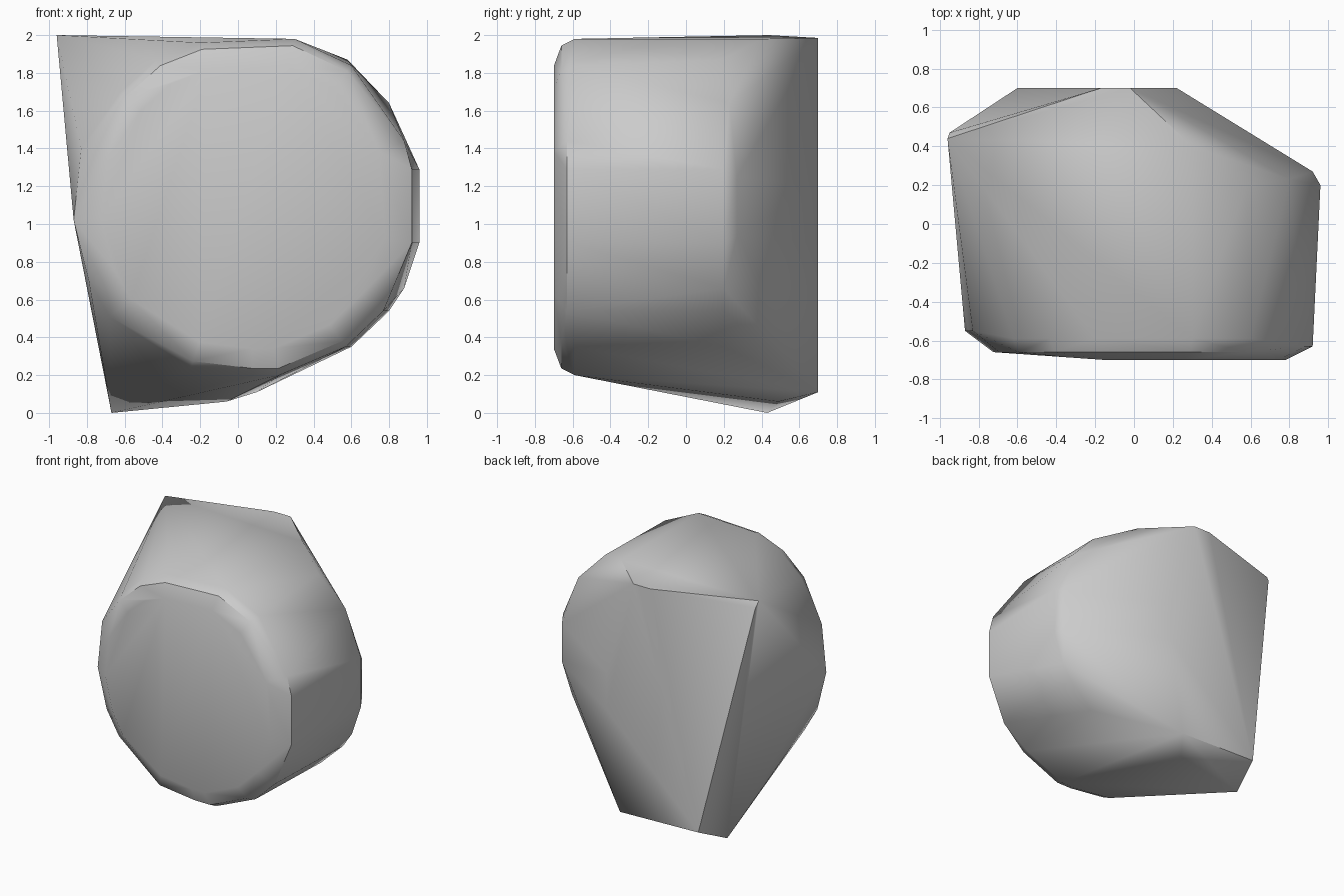
import bpy, bmesh, math

default_cube = bpy.data.objects.get("Cube")
if default_cube:
    bpy.data.objects.remove(default_cube, do_unlink=True)

stone = bpy.data.materials.new("plain_grey")
stone.use_nodes = True
grey = (0.6, 0.6, 0.6, 1)
stone.diffuse_color = grey
stone.node_tree.nodes["Principled BSDF"].inputs["Base Color"].default_value = grey

CENTRE_X, CENTRE_Z = 0.04, 1.08

# Outline of the rounded front, as x and z pairs
front_outline = [
    (0.92, 0.9), (0.92, 1.29), (0.88, 1.44), (0.6, 1.84), (0.3, 1.98),
    (-0.2, 1.96), (-0.43, 1.87), (-0.62, 1.7), (-0.83, 1.4), (-0.87, 1.02),
    (-0.79, 0.7), (-0.68, 0.51), (-0.25, 0.24), (0.08, 0.2), (0.22, 0.2),
    (0.57, 0.35), (0.77, 0.54),
]

# Corners where the drum ends on the +x side
side_corners = [
    (0.96, 0.2, 0.9), (0.96, 0.2, 1.29), (0.92, 0.27, 0.94), (0.92, 0.27, 1.25),
    (0.88, 0.21, 1.45), (0.8, 0.23, 1.64), (0.58, 0.2, 1.87), (0.3, 0.4, 1.98),
    (0.88, 0.2, 0.66), (0.8, 0.2, 0.54), (0.6, 0.2, 0.35),
]

# Corners of the angular back
back_corners = [
    (-0.96, 0.44, 2), (-0.95, 0.47, 1.95), (-0.17, 0.7, 1.985), (-0.02, 0.7, 1.985),
    (0.22, 0.7, 1.2), (0.22, 0.7, 0.9), (0.1, 0.7, 0.11), (-0.6, 0.7, 0.13),
    (-0.67, 0.43, 0), (-0.06, 0.49, 0.06),
]


def rim_depth(x, z):
    """The rim leans back at the top, the bottom and the -x side."""
    if abs(z - CENTRE_Z) > 0.6:
        return -0.59
    return -0.63 if x > 0 else -0.55


def cap_depth(x):
    """The front cap slopes back gently toward the -x side."""
    return -0.7 + 0.07 * max(0, -x - 0.15)


def scaled(point, factor):
    x, z = point
    return CENTRE_X + (x - CENTRE_X) * factor, CENTRE_Z + (z - CENTRE_Z) * factor


# Rim, bevel and cap rings are all derived from the front outline
corners = side_corners + back_corners
for point in front_outline:
    x, z = point
    corners.append((x, rim_depth(x, z), z))
    if abs(z - CENTRE_Z) > 0.6:
        bevel_x, bevel_z = scaled(point, 0.96)
        corners.append((bevel_x, -0.66, bevel_z))
    cap_x, cap_z = scaled(point, 0.84)
    corners.append((cap_x, cap_depth(cap_x), cap_z))

# Wrap all corners in one faceted skin
bm = bmesh.new()
for corner in corners:
    bm.verts.new(corner)
hull = bmesh.ops.convex_hull(bm, input=bm.verts[:])
unused = [v for v in bm.verts if not v.link_faces]
bmesh.ops.delete(bm, geom=unused, context='VERTS')
bmesh.ops.dissolve_limit(bm, angle_limit=math.radians(1), verts=bm.verts[:], edges=bm.edges[:])
bmesh.ops.recalc_face_normals(bm, faces=bm.faces[:])

mesh = bpy.data.meshes.new("boulder")
bm.to_mesh(mesh)
bm.free()
mesh.materials.append(stone)
boulder = bpy.data.objects.new("boulder", mesh)
bpy.context.collection.objects.link(boulder)

bpy.ops.object.select_all(action='DESELECT')
boulder.select_set(True)
bpy.context.view_layer.objects.active = boulder
bpy.ops.object.shade_smooth_by_angle(angle=math.radians(40))
